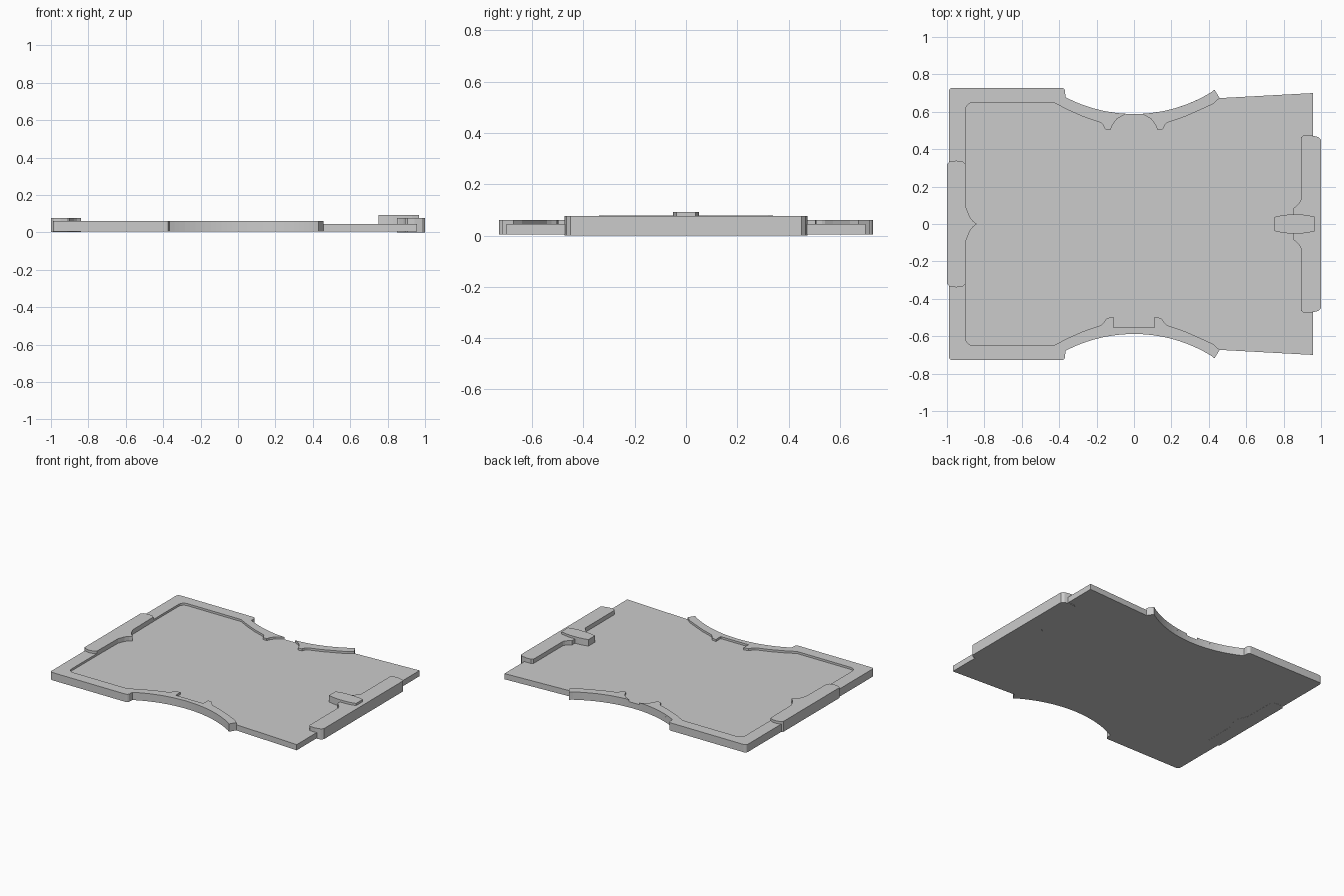
import bpy, bmesh, math

if "Cube" in bpy.data.objects:
    bpy.data.objects.remove(bpy.data.objects["Cube"])


def slab(name, pts, z0, z1):
    """Extrude a flat outline between two heights."""
    bm = bmesh.new()
    face = bm.faces.new([bm.verts.new((x, y, z0)) for x, y in pts])
    res = bmesh.ops.extrude_face_region(bm, geom=[face], use_keep_orig=True)
    for v in res["geom"]:
        if isinstance(v, bmesh.types.BMVert):
            v.co.z = z1
    bmesh.ops.recalc_face_normals(bm, faces=bm.faces[:])
    mesh = bpy.data.meshes.new(name)
    bm.to_mesh(mesh)
    bm.free()
    obj = bpy.data.objects.new(name, mesh)
    bpy.context.collection.objects.link(obj)
    return obj


def flip(pts):
    """Mirror an outline in y, reversing its order."""
    return [(x, -y) for x, y in reversed(pts)]


def arc(x0, x1, n):
    """Points along the concave side scoop."""
    r = 0.79
    xs = [x0 + (x1 - x0) * i / n for i in range(n + 1)]
    return [(x, 0.588 + r - math.sqrt(r * r - x * x)) for x in xs]


def rounded(cx, cy, r, a0, a1, n=4):
    return [(cx + r * math.cos(math.radians(a0 + (a1 - a0) * i / n)),
             cy + r * math.sin(math.radians(a0 + (a1 - a0) * i / n))) for i in range(n + 1)]


# Shared outline of the left corner, running from the left edge to the scoop
corner = rounded(-0.97, 0.708, 0.02, 180, 90) + rounded(-0.388, 0.708, 0.02, 90, 0)
scoop_end = [(0.43, 0.718), (0.458, 0.673)]

# Base plate with a scoop in each long side
top_side = corner + arc(-0.367, 0.41, 28) + scoop_end + [(0.958, 0.70)]
slab("base_plate", top_side + flip(top_side), 0.004, 0.045)

# Raised rim: the left wall with both corners and the whole front scoop
inner_corner = rounded(-0.86, 0.61, 0.04, 180, 90) + [(-0.43, 0.65)]
ledge = [(-0.36, 0.613), (-0.27, 0.573), (-0.175, 0.541)]
right_ledge = [(0.458, 0.673), (0.42, 0.64), (0.36, 0.613), (0.27, 0.573), (0.175, 0.541)]
back_hook = [(-0.165, 0.53), (-0.155, 0.507), (-0.125, 0.503),
             (-0.115, 0.53), (-0.09, 0.563), (-0.043, 0.596)]
front_hook = [(-0.16, 0.525), (-0.145, 0.503), (-0.11, 0.497), (-0.11, 0.553)]

back_outer = corner + arc(-0.367, -0.043, 12)
back_inner = list(reversed(inner_corner + ledge + back_hook[:-1]))
front_outer = corner + arc(-0.367, 0.41, 28) + [(0.43, 0.718)]
front_inner = (inner_corner + ledge + front_hook
               + [(-x, y) for x, y in reversed(front_hook)] + right_ledge[::-1])
slab("rim", back_outer + back_inner + [(x, -y) for x, y in front_inner] + flip(front_outer),
     0.045, 0.06)

# Rim: separate piece on the right of the back scoop
slab("back_right_rim", arc(0.043, 0.41, 14) + [(0.43, 0.718)] + right_ledge
     + [(-x, y) for x, y in back_hook[:-1]], 0.045, 0.06)

# Left end tab with a pointed inner nose
tab_half = [(-0.84, 0), (-0.86, 0.015), (-0.878, 0.038), (-0.897, 0.085), (-0.9, 0.32),
            (-0.915, 0.333), (-0.95, 0.339), (-0.985, 0.333), (-1.0, 0.32)]
slab("left_tab", tab_half + flip(tab_half)[:-1], 0.003, 0.078)

# Right end clip with a tapered stem
clip_half = [(0.85, 0.083), (0.862, 0.09), (0.885, 0.115), (0.892, 0.13), (0.892, 0.462),
             (0.905, 0.473), (0.945, 0.474), (0.985, 0.465), (1.0, 0.45)]
slab("right_clip", clip_half + flip(clip_half), 0.0, 0.076)

# Raised latch pad across the clip stem
pad_half = [(0.752, 0.038), (0.79, 0.046), (0.83, 0.051), (0.89, 0.051), (0.93, 0.047), (0.968, 0.038)]
slab("latch_pad", pad_half + flip(pad_half), 0.045, 0.092)
